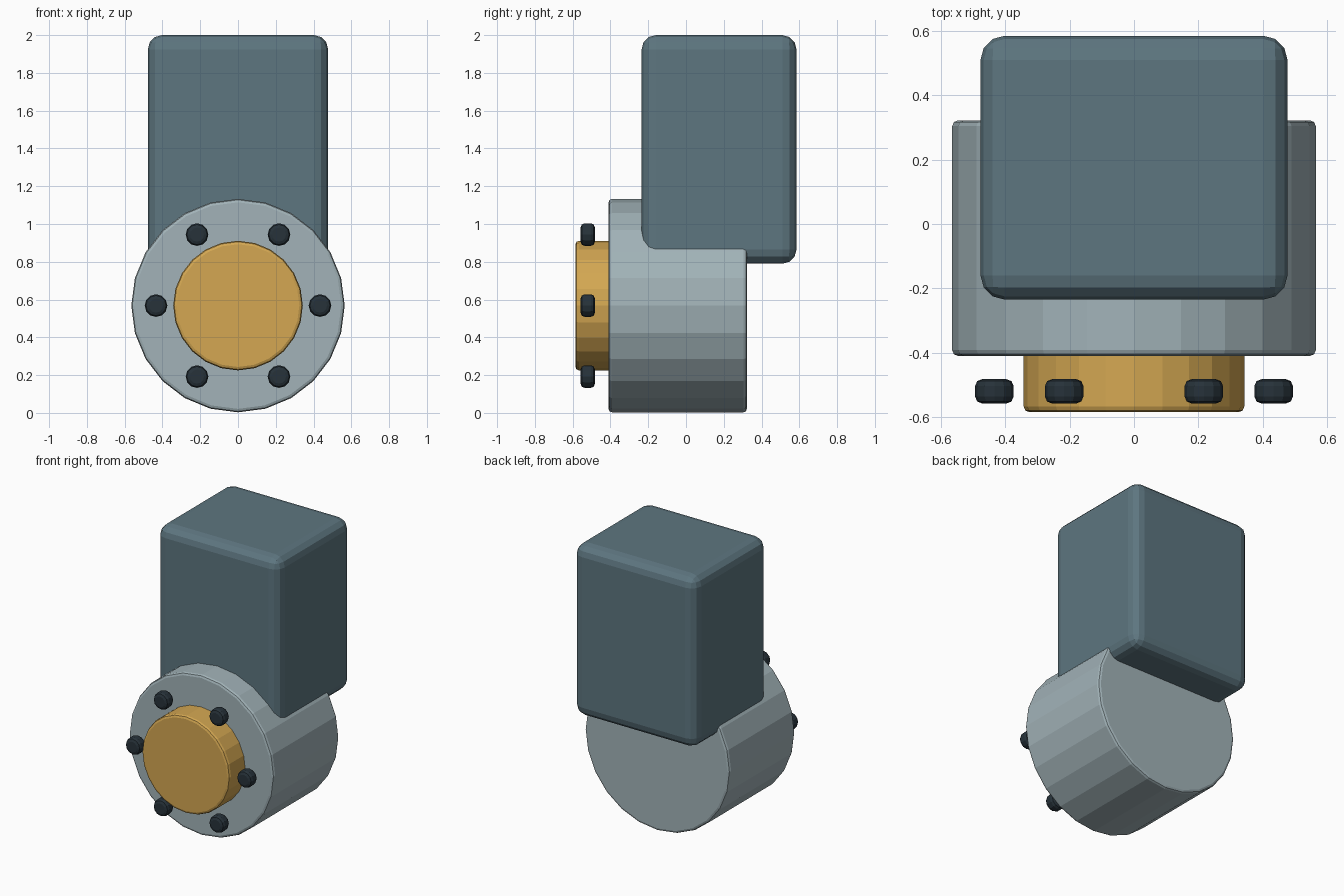
import bpy
from math import cos, sin, pi

if "Cube" in bpy.data.objects:
    bpy.data.objects.remove(bpy.data.objects["Cube"])

AXIS_Z = 0.568  # height of the horizontal housing axis


def material(name, rgb):
    m = bpy.data.materials.new(name)
    m.diffuse_color = (*rgb, 1)
    m.use_nodes = True
    m.node_tree.nodes["Principled BSDF"].inputs["Base Color"].default_value = m.diffuse_color
    return m


SLATE = material("slate_paint", (0.11, 0.18, 0.215))
CAST = material("cast_metal", (0.36, 0.45, 0.48))
BRASS = material("brass", (0.66, 0.39, 0.085))
DARK = material("dark_steel", (0.02, 0.032, 0.042))


def finish(ob, name, mat, width, segments):
    ob.name = name
    ob.data.materials.append(mat)
    bpy.ops.object.transform_apply(location=False, rotation=True, scale=True)
    bev = ob.modifiers.new("rounded_edges", 'BEVEL')
    bev.width = width
    bev.segments = segments
    bev.limit_method = 'ANGLE'
    bev.angle_limit = pi / 4
    return ob


def cylinder(name, x, z, r, y0, y1, sides, mat, width, segments=2):
    """Cylinder lying along y, from y0 to y1."""
    bpy.ops.mesh.primitive_cylinder_add(
        vertices=sides, radius=r, depth=y1 - y0,
        location=(x, (y0 + y1) / 2, z), rotation=(pi / 2, 0, 0))
    return finish(bpy.context.object, name, mat, width, segments)


# Gear housing and the output hub in front of it
cylinder("housing", 0, AXIS_Z, 0.565, -0.41, 0.322, 24, CAST, 0.018)
cylinder("output_hub", 0, AXIS_Z, 0.343, -0.585, -0.33, 24, BRASS, 0.018)

# Upright motor box, sunk into the housing
bpy.ops.mesh.primitive_cube_add(size=1, location=(0, 0.175, 1.395))
bpy.context.object.scale = (0.954, 0.82, 1.21)
finish(bpy.context.object, "motor_box", SLATE, 0.075, 3)

# Ring of six bolt heads
for i in range(6):
    a = i * pi / 3
    cylinder(f"bolt_{i + 1}", 0.434 * cos(a), AXIS_Z + 0.434 * sin(a),
             0.06, -0.558, -0.482, 12, DARK, 0.022)
